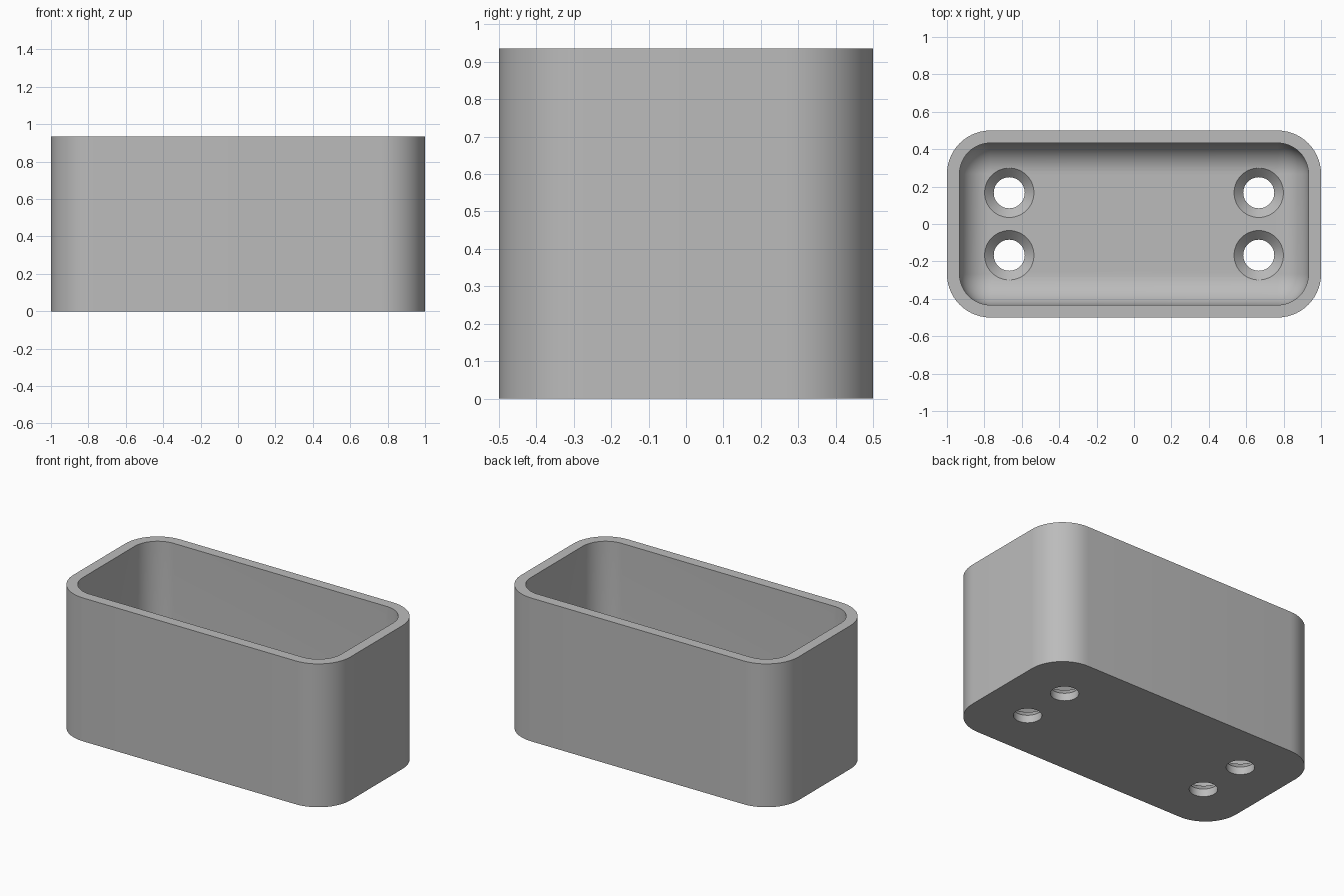
import bpy, bmesh
from math import sin, cos, pi, radians

cube = bpy.data.objects.get("Cube")
if cube:
    bpy.data.objects.remove(cube, do_unlink=True)

HALF_X, HALF_Y, HEIGHT = 1.0, 0.5, 0.935
WALL, FLOOR = 0.067, 0.1
CORNER, FILLET = 0.233, 0.165
STEPS = 14

grey = bpy.data.materials.new("light grey")
grey.use_nodes = True
colour = (0.5, 0.5, 0.5, 1)
grey.diffuse_color = colour
grey.node_tree.nodes["Principled BSDF"].inputs["Base Color"].default_value = colour


def rounded_loop(inset, z):
    """Rounded rectangle outline, moved inwards by inset."""
    r = CORNER - inset
    points = []
    for quarter, (sx, sy) in enumerate([(1, 1), (-1, 1), (-1, -1), (1, -1)]):
        for i in range(STEPS + 1):
            a = (quarter + i / STEPS) * pi / 2
            points.append((sx * (HALF_X - CORNER) + r * cos(a),
                           sy * (HALF_Y - CORNER) + r * sin(a), z))
    return points


def circle(r, z, x, y, sides=48):
    return [(x + r * cos(2 * pi * i / sides), y + r * sin(2 * pi * i / sides), z)
            for i in range(sides)]


def loft(name, loops):
    """Closed solid through a stack of loops."""
    bm = bmesh.new()
    rings = [[bm.verts.new(p) for p in loop] for loop in loops]
    for a, b in zip(rings, rings[1:]):
        for i in range(len(a)):
            j = (i + 1) % len(a)
            bm.faces.new((a[i], a[j], b[j], b[i]))
    bm.faces.new(rings[0][::-1])
    bm.faces.new(rings[-1])
    bmesh.ops.recalc_face_normals(bm, faces=bm.faces)
    mesh = bpy.data.meshes.new(name)
    bm.to_mesh(mesh)
    bm.free()
    obj = bpy.data.objects.new(name, mesh)
    bpy.context.collection.objects.link(obj)
    mesh.materials.append(grey)
    return obj


# Open box: outer wall, flat rim, inner wall, filleted floor
loops = [rounded_loop(0, 0), rounded_loop(0, HEIGHT), rounded_loop(WALL, HEIGHT)]
for i in range(STEPS + 1):
    a = i / STEPS * pi / 2
    loops.append(rounded_loop(WALL + FILLET * (1 - cos(a)),
                              FLOOR + FILLET * (1 - sin(a))))
box = loft("box", loops)
bpy.context.view_layer.objects.active = box
box.select_set(True)

# Four countersunk screw holes through the floor
for x in (-0.667, 0.667):
    for y in (-0.167, 0.167):
        cutter = loft("hole_cutter", [circle(r, z, x, y) for r, z in
                      ((0.083, -0.1), (0.083, 0.05), (0.132, FLOOR), (0.132, 0.3))])
        cutter.hide_render = True
        cut = box.modifiers.new("screw_hole", "BOOLEAN")
        cut.operation = "DIFFERENCE"
        cut.solver = "EXACT"
        cut.object = cutter
        bpy.ops.object.modifier_apply(modifier=cut.name)
        bpy.data.objects.remove(cutter, do_unlink=True)

bpy.ops.object.shade_smooth_by_angle(angle=radians(30))
